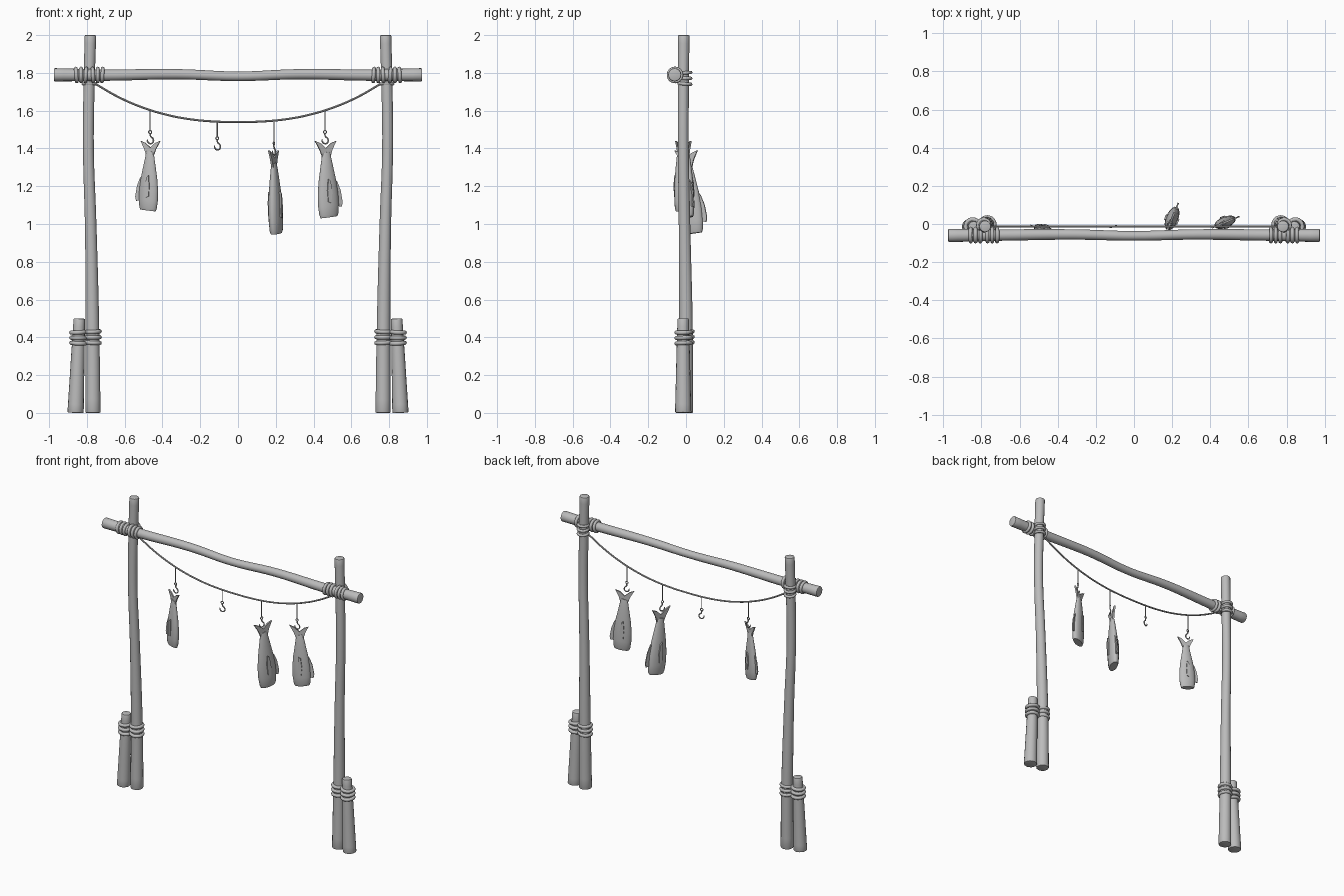
import bpy, bmesh, math
from mathutils import Vector, Matrix

cube = bpy.data.objects.get("Cube")
if cube:
    bpy.data.objects.remove(cube, do_unlink=True)

mat = bpy.data.materials.new("plain grey")
mat.use_nodes = True
GREY = (0.5, 0.5, 0.5, 1)
mat.diffuse_color = GREY
mat.node_tree.nodes["Principled BSDF"].inputs["Base Color"].default_value = GREY


def select(ob):
    bpy.ops.object.select_all(action='DESELECT')
    ob.select_set(True)
    bpy.context.view_layer.objects.active = ob


def finish(ob, angle=40):
    select(ob)
    bpy.ops.object.shade_smooth_by_angle(angle=math.radians(angle))
    return ob


def tube(name, points, radii, sides=16, bevel=0.0, steps=6):
    """Round bar along a smooth path, one radius per point."""
    cu = bpy.data.curves.new(name, 'CURVE')
    cu.dimensions = '3D'
    cu.bevel_depth = 1
    cu.bevel_resolution = sides // 4 - 1 + (sides // 4 - 1)
    cu.resolution_u = steps
    cu.use_fill_caps = True
    sp = cu.splines.new('BEZIER')
    sp.bezier_points.add(len(points) - 1)
    for bp, p, r in zip(sp.bezier_points, points, radii):
        bp.co, bp.radius = p, r
        bp.handle_left_type = bp.handle_right_type = 'AUTO'
    cu.materials.append(mat)
    ob = bpy.data.objects.new(name, cu)
    bpy.context.collection.objects.link(ob)
    select(ob)
    bpy.ops.object.convert(target='MESH')
    ob = bpy.context.object
    if bevel:
        bm = bmesh.new()
        bm.from_mesh(ob.data)
        bmesh.ops.remove_doubles(bm, verts=bm.verts, dist=1e-5)
        rims = [e for e in bm.edges if len(e.link_faces) == 2
                and e.calc_face_angle(0) > 1.0]
        bmesh.ops.bevel(bm, geom=rims, offset=bevel, segments=2,
                        profile=0.5, affect='EDGES')
        bm.to_mesh(ob.data)
        bm.free()
    return finish(ob)


def ring(name, loc, major, minor, rot=(0, 0, 0)):
    bpy.ops.mesh.primitive_torus_add(location=loc, rotation=rot, major_radius=major,
                                     minor_radius=minor, major_segments=28, minor_segments=10)
    ob = bpy.context.object
    ob.name = name
    ob.data.materials.append(mat)
    return finish(ob, 80)


# Posts, support stakes and lashings, repeated on both sides
for side, s in (("right", -1), ("left", 1)):
    tube(side + "_post",
         [(s * .768, -.003, 0), (s * .77, 0, .4), (s * .78, -.008, 1),
          (s * .792, -.014, 1.4), (s * .788, -.014, 1.75), (s * .781, -.012, 2)],
         [.041, .037, .031, .029, .030, .031], bevel=.006)
    tube(side + "_stake", [(s * .86, -.015, 0), (s * .85, -.015, .25), (s * .84, -.015, .5)],
         [.043, .037, .030], bevel=.006)
    for i in range(3):
        z = .372 + i * .029
        tilt = (.04, s * .05 * (i - 1), 0)
        ring(f"{side}_post_lashing_{i}", (s * .769, -.002, z), .037, .011, tilt)
        ring(f"{side}_stake_lashing_{i}", (s * .846, -.013, z - .003), .037, .011, tilt)
        ring(f"{side}_upper_post_lashing_{i}", (s * .788, -.006, 1.742 + i * .029),
             .031, .009, (.08 * (i - 1), 0, 0))
    for i, x in enumerate((.856, .831, .806, .768, .743, .718)):
        ring(f"{side}_beam_lashing_{i}", (s * x, -.058, 1.789), .034, .010,
             (0, math.pi / 2 + .06 * (i % 3 - 1), 0))

# Crossbeam, thinner and slightly bowed in the middle
tube("crossbeam",
     [(-.975, -.06, 1.79), (-.7, -.058, 1.788), (-.32, -.055, 1.793), (0, -.062, 1.782),
      (.32, -.055, 1.793), (.7, -.058, 1.788), (.975, -.06, 1.79)],
     [.035, .030, .027, .025, .027, .030, .035], bevel=.006)


# Sagging line between the posts
def line_height(x):
    return 1.54 + .205 * (abs(x) / .76) ** 2.4


xs = [-.765 + .1275 * i for i in range(13)]
tube("hanging_line", [(x, -.014, line_height(x)) for x in xs], [.0055] * 13, sides=8)


# Cord with a wire hook, turned about z
def hook(name, x, top, turn):
    tube(name + "_cord", [(x, -.014, line_height(x)), (x, -.014, top)], [.003, .003], sides=8)
    ring(name + "_eye", (x, -.014, top - .008), .008, .003, (math.pi / 2, 0, turn))
    path = [(0, -.016), (.002, -.03), (.016, -.045), (.014, -.064),
            (-.002, -.069), (-.014, -.058), (-.015, -.046)]
    c, s = math.cos(turn), math.sin(turn)
    tube(name, [(x + c * u, -.014 + s * u, top + w) for u, w in path],
         [.004] * 6 + [.0015], sides=8)


def plate(bm, outline, thick, offset=0.0):
    """Flat fin: outline in local x-z, extruded along local y."""
    front = [bm.verts.new((x, offset - thick / 2, z)) for x, z in outline]
    back = [bm.verts.new((x, offset + thick / 2, z)) for x, z in outline]
    bm.faces.new(front)
    bm.faces.new(back[::-1])
    n = len(outline)
    for i in range(n):
        j = (i + 1) % n
        bm.faces.new((front[j], front[i], back[i], back[j]))


# Headless fish hung by the tail; local +x is the back with its fin
def fish(name, loc, turn, size, lean):
    bm = bmesh.new()
    stations = ((-.06, .022, .009), (-.085, .026, .014), (-.14, .036, .020), (-.21, .049, .026),
                (-.28, .057, .029), (-.34, .058, .029), (-.385, .053, .027), (-.40, .047, .022))
    n, rings = 20, []
    for z, w, t in stations:
        rings.append([bm.verts.new((w * math.cos(a), t * math.sin(a), z + .006 * math.cos(a)))
                      for a in (math.tau * k / n for k in range(n))])
    for a, b in zip(rings, rings[1:]):
        for k in range(n):
            m = (k + 1) % n
            bm.faces.new((a[k], b[k], b[m], a[m]))
    bm.faces.new(rings[0])
    bm.faces.new(rings[-1][::-1])
    # Forked tail, back fin and a fin on each flank
    plate(bm, [(-.022, -.085), (.022, -.085), (.036, -.045), (.06, 0), (.03, -.012),
               (0, -.038), (-.03, -.012), (-.06, 0), (-.036, -.045)], .010)
    plate(bm, [(.035, -.19), (.056, -.215), (.072, -.26), (.08, -.32), (.074, -.345),
               (.045, -.34)], .007)
    for sgn in (-1, 1):
        plate(bm, [(-.012, -.32), (.004, -.325), (.012, -.27), (.006, -.21), (-.006, -.2),
                   (-.014, -.26)], .012, sgn * .028)
    bmesh.ops.recalc_face_normals(bm, faces=bm.faces)
    # Lean the body away from the hook along its back direction
    for v in bm.verts:
        v.co.x -= lean * v.co.z
    bm.transform(Matrix.Translation(Vector(loc)) @ Matrix.Rotation(turn, 4, 'Z')
                 @ Matrix.Scale(size, 4))
    me = bpy.data.meshes.new(name)
    bm.to_mesh(me)
    bm.free()
    me.materials.append(mat)
    ob = bpy.data.objects.new(name, me)
    bpy.context.collection.objects.link(ob)
    finish(ob, 45)


for name, x, top, turn in (("hook_a", -.465, 1.495, 0), ("hook_b", -.11, 1.462, .3),
                           ("hook_c", .19, 1.435, 1.1), ("hook_d", .46, 1.495, .2)):
    hook(name, x, top, turn)
fish("fish_a", (-.463, -.035, 1.44), math.radians(160), .92, .04)
fish("fish_b", (.188, 0, 1.39), math.radians(68), 1.1, .09)
fish("fish_c", (.463, .003, 1.44), math.radians(22), 1.01, .05)
